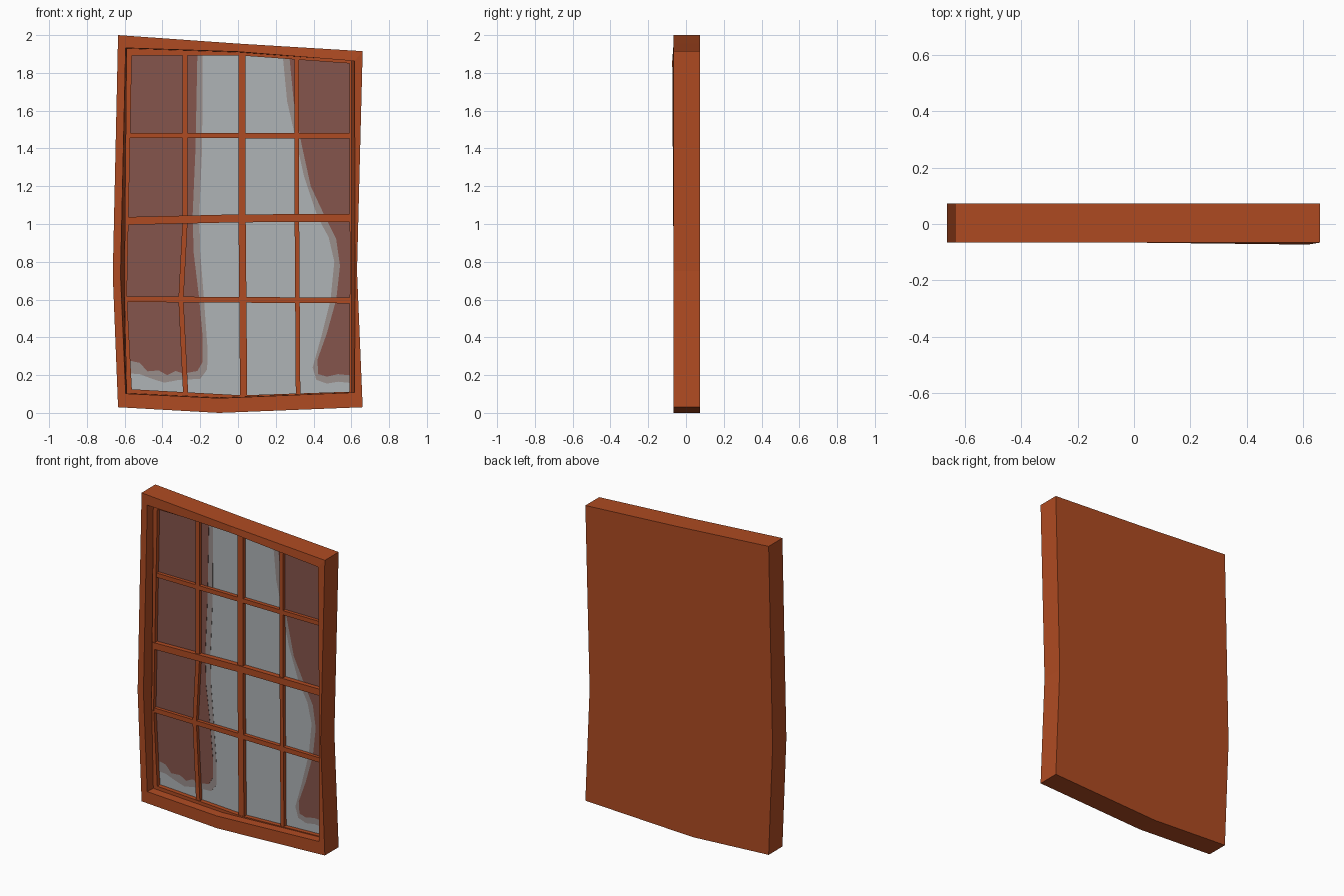
import bpy, bmesh


def material(name, rgb):
    m = bpy.data.materials.new(name)
    m.diffuse_color = (*rgb, 1)
    return m


wood = material("orange wood", (0.43, 0.07, 0.016))
pale = material("pale glass", (0.43, 0.455, 0.468))
hem = material("curtain hem", (0.32, 0.272, 0.26))
cloth = material("curtain brown", (0.235, 0.09, 0.072))


def finish(name, bm, mat):
    bmesh.ops.recalc_face_normals(bm, faces=bm.faces)
    me = bpy.data.meshes.new(name)
    bm.to_mesh(me)
    bm.free()
    me.materials.append(mat)
    ob = bpy.data.objects.new(name, me)
    bpy.context.collection.objects.link(ob)
    return ob


def loft(name, rings, mat, cap=False, closed=False):
    """Join rings of (x, y, z) points, optionally capping the ends or closing the loop."""
    bm = bmesh.new()
    vs = [[bm.verts.new(p) for p in r] for r in rings]
    n = len(vs[0])
    pairs = list(zip(vs, vs[1:]))
    if closed:
        pairs.append((vs[-1], vs[0]))
    for a, b in pairs:
        for i in range(n):
            j = (i + 1) % n
            bm.faces.new((a[i], a[j], b[j], b[i]))
    if cap:
        bm.faces.new(vs[0])
        bm.faces.new(vs[-1])
    return finish(name, bm, mat)


def at(pts, y):
    return [(x, y, z) for x, z in pts]


def plate(name, pts, y0, y1, mat):
    return loft(name, [at(pts, y0), at(pts, y1)], mat, cap=True)


def bar(name, path, w, y0, y1, vertical):
    """Glazing bar following a bent path."""
    d = (w / 2, 0) if vertical else (0, w / 2)
    side = [(x - d[0], z - d[1]) for x, z in path]
    other = [(x + d[0], z + d[1]) for x, z in reversed(path)]
    return plate(name, side + other, y0, y1, wood)


# Crooked outer frame, with a recess for the sash
outer = [(-0.635, 2.0), (0, 1.955), (0.66, 1.915), (0.63, 0.75),
         (0.66, 0.03), (-0.1, 0.0), (-0.635, 0.03), (-0.663, 0.73)]
inner = [(-0.595, 1.932), (0, 1.912), (0.617, 1.863), (0.62, 0.75),
         (0.617, 0.108), (-0.1, 0.078), (-0.595, 0.102), (-0.622, 0.73)]
deep = [(-0.59, 1.93), (0, 1.91), (0.602, 1.865), (0.602, 0.75),
        (0.602, 0.108), (-0.1, 0.08), (-0.59, 0.104), (-0.602, 0.65)]
front_inner = at(inner, -0.066)
front_inner[2] = (0.617, -0.073, 1.863)
loft("window_frame", [at(outer, 0.073), at(outer, -0.066), front_inner,
                      at(deep, 0.03)], wood, cap=True)

# Sash lining the recess
sash_in = [(-0.562, 1.893), (0, 1.893), (0.59, 1.85), (0.592, 0.75),
           (0.59, 0.112), (0.02, 0.093), (-0.562, 0.125), (-0.588, 0.62)]
loft("sash", [at(deep, -0.012), at(sash_in, -0.012), at(sash_in, 0.028),
              at(deep, 0.028)], wood, closed=True)

# Glass
plate("glass", deep, 0.016, 0.024, pale)

# Glazing bars
yb = 0.022
bar("left_upright", [(-0.281, 1.91), (-0.281, 1.0), (-0.302, 0.6), (-0.277, 0.1)],
    0.027, -0.008, yb, True)
bar("middle_upright", [(0.022, 1.905), (0.022, 1.0), (0.03, 0.09)],
    0.038, -0.010, yb, True)
bar("right_upright", [(0.31, 1.885), (0.312, 1.0), (0.318, 0.1)],
    0.024, -0.008, yb, True)
bar("upper_rail", [(-0.575, 1.469), (0.595, 1.467)], 0.028, -0.008, yb, False)
bar("meeting_rail", [(-0.595, 1.016), (0, 1.03), (0.598, 1.032)], 0.042, -0.016, yb, False)
bar("lower_rail", [(-0.595, 0.602), (0.598, 0.595)], 0.03, -0.008, yb, False)

# Curtains: a pale hem plate with the brown cloth plate in front
left_hem = [(-0.59, 1.91), (-0.187, 1.9), (-0.19, 1.4), (-0.205, 1.05), (-0.2, 0.85),
            (-0.18, 0.6), (-0.162, 0.35), (-0.163, 0.23), (-0.2, 0.18), (-0.31, 0.175),
            (-0.39, 0.16), (-0.46, 0.182), (-0.52, 0.205), (-0.59, 0.21)]
left_cloth = [(-0.59, 1.91), (-0.215, 1.9), (-0.225, 1.4), (-0.24, 1.05), (-0.235, 0.85),
              (-0.205, 0.6), (-0.187, 0.4), (-0.187, 0.27), (-0.215, 0.222), (-0.29, 0.208),
              (-0.33, 0.222), (-0.375, 0.2), (-0.42, 0.225), (-0.48, 0.22),
              (-0.52, 0.265), (-0.59, 0.28)]
right_hem = [(0.6, 1.86), (0.237, 1.89), (0.26, 1.65), (0.31, 1.43), (0.35, 1.25),
             (0.42, 1.04), (0.48, 0.93), (0.51, 0.8), (0.49, 0.6), (0.44, 0.4),
             (0.395, 0.24), (0.415, 0.175), (0.47, 0.155), (0.53, 0.165), (0.6, 0.158)]
right_cloth = [(0.6, 1.86), (0.272, 1.885), (0.295, 1.65), (0.335, 1.43), (0.385, 1.2),
               (0.46, 1.04), (0.52, 0.92), (0.54, 0.78), (0.52, 0.6), (0.47, 0.42),
               (0.42, 0.28), (0.425, 0.205), (0.47, 0.192), (0.53, 0.205), (0.6, 0.198)]
for side, h, c in (("left", left_hem, left_cloth), ("right", right_hem, right_cloth)):
    plate(side + "_curtain_hem", h, 0.0145, 0.018, hem)
    plate(side + "_curtain", c, 0.013, 0.017, cloth)
